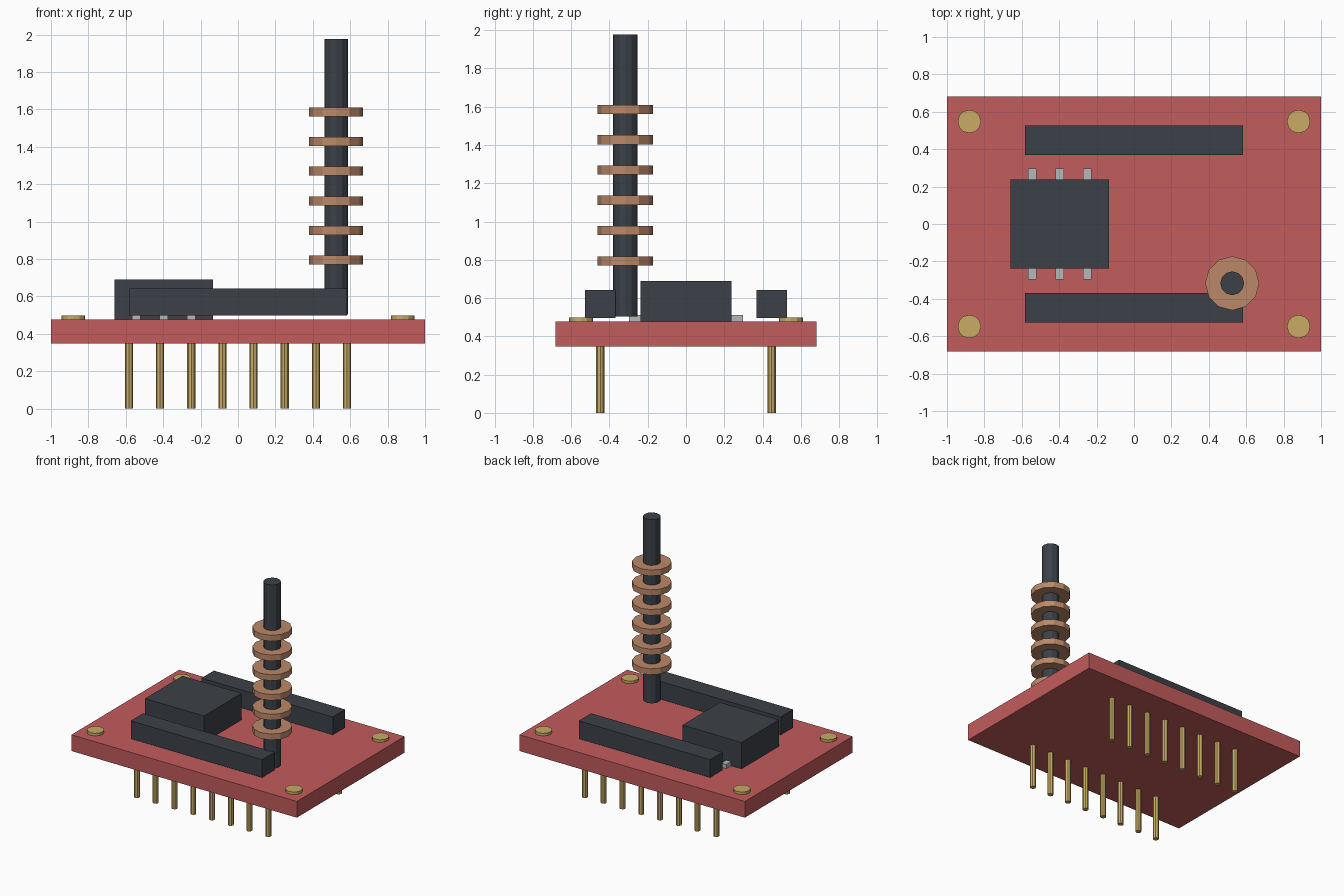
import bpy

cube = bpy.data.objects.get("Cube")
if cube:
    bpy.data.objects.remove(cube, do_unlink=True)


def material(name, r, g, b):
    m = bpy.data.materials.new(name)
    m.use_nodes = True
    m.diffuse_color = (r, g, b, 1)
    m.node_tree.nodes["Principled BSDF"].inputs["Base Color"].default_value = (r, g, b, 1)
    return m


RED = material("board red", 0.54, 0.106, 0.106)
DARK = material("dark plastic", 0.045, 0.053, 0.065)
GOLD = material("gold", 0.58, 0.41, 0.13)
COPPER = material("copper", 0.50, 0.25, 0.14)
SILVER = material("silver", 0.45, 0.48, 0.49)


def finish(name, mat):
    ob = bpy.context.object
    ob.name = name
    ob.data.materials.append(mat)
    return ob


def box(name, mat, x, y, z0, z1, width, depth):
    bpy.ops.mesh.primitive_cube_add(size=1, location=(x, y, (z0 + z1) / 2))
    ob = finish(name, mat)
    ob.scale = (width, depth, z1 - z0)
    return ob


def rod(name, mat, x, y, z0, z1, radius, sides=12):
    bpy.ops.mesh.primitive_cylinder_add(
        vertices=sides, radius=radius, depth=z1 - z0, location=(x, y, (z0 + z1) / 2))
    return finish(name, mat)


# Circuit board
TOP, BOTTOM = 0.477, 0.347
box("board", RED, 0, 0, BOTTOM, TOP, 2, 1.366)

# Corner mounting pads
for x in (-0.88, 0.88):
    for y in (-0.548, 0.548):
        rod("mounting_pad", GOLD, x, y, TOP - 0.01, 0.498, 0.0625)

# Header strips with a row of pins under each
for side, y in (("front", -0.448), ("back", 0.448)):
    box(side + "_header", DARK, 0, y, 0.497, 0.641, 1.166, 0.157)
    for i in range(8):
        rod(side + "_pin", GOLD, -0.583 + i * 1.166 / 7, y, 0, BOTTOM + 0.01, 0.022, 8)

# Chip with three legs on each long side
CHIP_X = -0.397
box("chip", DARK, CHIP_X, 0, TOP - 0.005, 0.689, 0.524, 0.476)
for i in (-1, 0, 1):
    for s in (-1, 1):
        box("chip_leg", SILVER, CHIP_X + i * 0.147, s * 0.263, TOP - 0.005, 0.511, 0.044, 0.07)

# Antenna rod with stacked coil rings
AX, AY = 0.525, -0.317
rod("antenna_rod", DARK, AX, AY, 0.503, 1.976, 0.0635)
for i in range(6):
    z = 0.794 + i * 0.1584
    rod("antenna_ring", COPPER, AX, AY, z - 0.024, z + 0.024, 0.1445)
